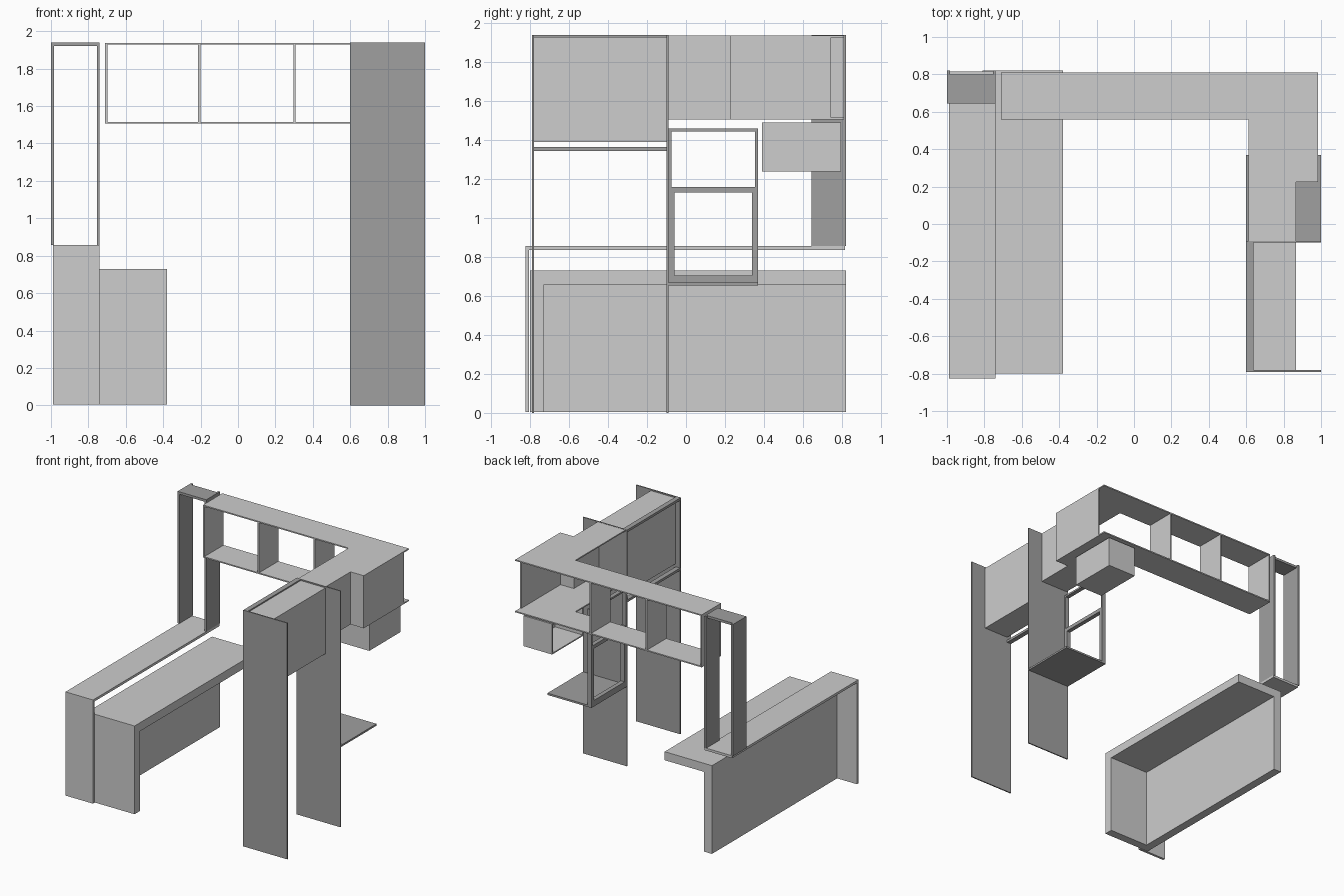
import bpy
import bmesh

cube = bpy.data.objects.get("Cube")
if cube:
    bpy.data.objects.remove(cube, do_unlink=True)


def material(name, value):
    m = bpy.data.materials.new(name)
    m.use_nodes = True
    colour = (value, value, value, 1)
    m.diffuse_color = colour
    m.node_tree.nodes["Principled BSDF"].inputs["Base Color"].default_value = colour
    return m


LIGHT = material("light grey", 0.61)
DARK = material("dark grey", 0.35)


def prism(name, outline, z0, z1, mat):
    """Extrude a plan outline from z0 to z1."""
    bm = bmesh.new()
    base = bm.faces.new([bm.verts.new((x, y, z0)) for x, y in outline])
    top = bmesh.ops.extrude_face_region(bm, geom=[base])["geom"]
    verts = [v for v in top if isinstance(v, bmesh.types.BMVert)]
    bmesh.ops.translate(bm, verts=verts, vec=(0, 0, z1 - z0))
    bmesh.ops.recalc_face_normals(bm, faces=bm.faces)
    mesh = bpy.data.meshes.new(name)
    bm.to_mesh(mesh)
    bm.free()
    mesh.materials.append(mat)
    obj = bpy.data.objects.new(name, mesh)
    bpy.context.collection.objects.link(obj)
    return obj


def box(name, x, y, z, mat=LIGHT):
    """Box from (min, max) pairs."""
    outline = [(x[0], y[0]), (x[1], y[0]), (x[1], y[1]), (x[0], y[1])]
    return prism(name, outline, z[0], z[1], mat)


# Counter: thick top, end leg and back wall
counter_x = (-0.81, -0.38)
box("counter_top", counter_x, (-0.80, 0.82), (0.66, 0.73))
box("counter_end", counter_x, (-0.80, -0.73), (0.005, 0.66))
box("counter_wall", (-0.81, -0.74), (-0.73, 0.82), (0.005, 0.66))

# Raised ledge with its end leg
ledge_x = (-0.99, -0.74)
box("ledge_top", ledge_x, (-0.825, 0.815), (0.837, 0.857))
box("ledge_leg", ledge_x, (-0.825, -0.805), (0.005, 0.837))

# Open tower standing on the ledge
for side, x in (("right", -1.0), ("left", -0.755)):
    box("tower_side_" + side, (x, x + 0.015), (0.645, 0.82), (0.857, 1.94), DARK)
box("tower_top", (-0.985, -0.755), (0.645, 0.80), (1.92, 1.94), DARK)

# L-shaped overhead shelf: two slabs
plan = [(-0.71, 0.56), (0.613, 0.56), (0.613, -0.09), (0.865, -0.09),
        (0.865, 0.225), (0.985, 0.225), (0.985, 0.81), (-0.71, 0.81)]
for level, z in (("lower", 1.506), ("upper", 1.928)):
    prism("overhead_" + level + "_slab", plan, z, z + 0.01, LIGHT)

# Overhead dividers and stepped outer wall
gap = (1.516, 1.928)
for i, x in enumerate((-0.71, -0.213, 0.296)):
    box(f"overhead_divider_{i + 1}", (x, x + 0.012), (0.56, 0.81), gap)
box("overhead_wall_long", (0.975, 0.985), (0.225, 0.745), gap)
box("overhead_wall_step", (0.855, 0.975), (0.225, 0.235), gap)
box("overhead_wall_short", (0.855, 0.865), (-0.09, 0.225), gap)

# Tall upright panels
for name, y in (("front", -0.79), ("rear", -0.10)):
    box("tall_panel_" + name, (0.6, 1.0), (y, y + 0.01), (0, 1.94), DARK)

# Cabinet and rails between the panels
between = (-0.78, -0.10)
box("upper_cabinet", (0.64, 0.865), between, (1.39, 1.93))
for name, z in (("top", 1.92), ("bottom", 1.345)):
    box("rail_" + name, (0.6, 0.64), between, (z, z + 0.02), DARK)

# Upright frame beside the rear panel, with a deep shelf at its foot
frame_x = (0.6, 0.635)
for name, y0, y1 in (("front", -0.09, 0.0), ("rear", 0.37, 0.0)):
    inward = 1 if name == "front" else -1
    for part, width, z in (("upper", 0.015, (1.16, 1.445)),
                           ("lower", 0.03, (0.67, 1.13))):
        ends = sorted((y0, y0 + inward * width))
        box(f"frame_post_{name}_{part}", frame_x, ends, z, DARK)
for name, z in (("top", (1.445, 1.46)), ("middle", (1.13, 1.16)),
                ("bottom", (0.67, 0.705))):
    span = (-0.06, 0.34) if name == "bottom" else (-0.09, 0.37)
    box("frame_bar_" + name, frame_x, span, z, DARK)
box("foot_shelf", (0.6, 1.0), (-0.09, 0.37), (0.655, 0.67), DARK)

# Box under the overhead shelf, open towards the room
hx, hy, hz, t = (0.66, 0.92), (0.39, 0.795), (1.24, 1.49), 0.01
box("hanging_box_floor", hx, hy, (hz[0], hz[0] + t))
box("hanging_box_roof", hx, hy, (hz[1] - t, hz[1]))
inner_z = (hz[0] + t, hz[1] - t)
for name, y in (("front", hy[0]), ("rear", hy[1] - t)):
    box("hanging_box_" + name, hx, (y, y + t), inner_z)
box("hanging_box_back", (hx[1] - t, hx[1]), (hy[0] + t, hy[1] - t), inner_z)
